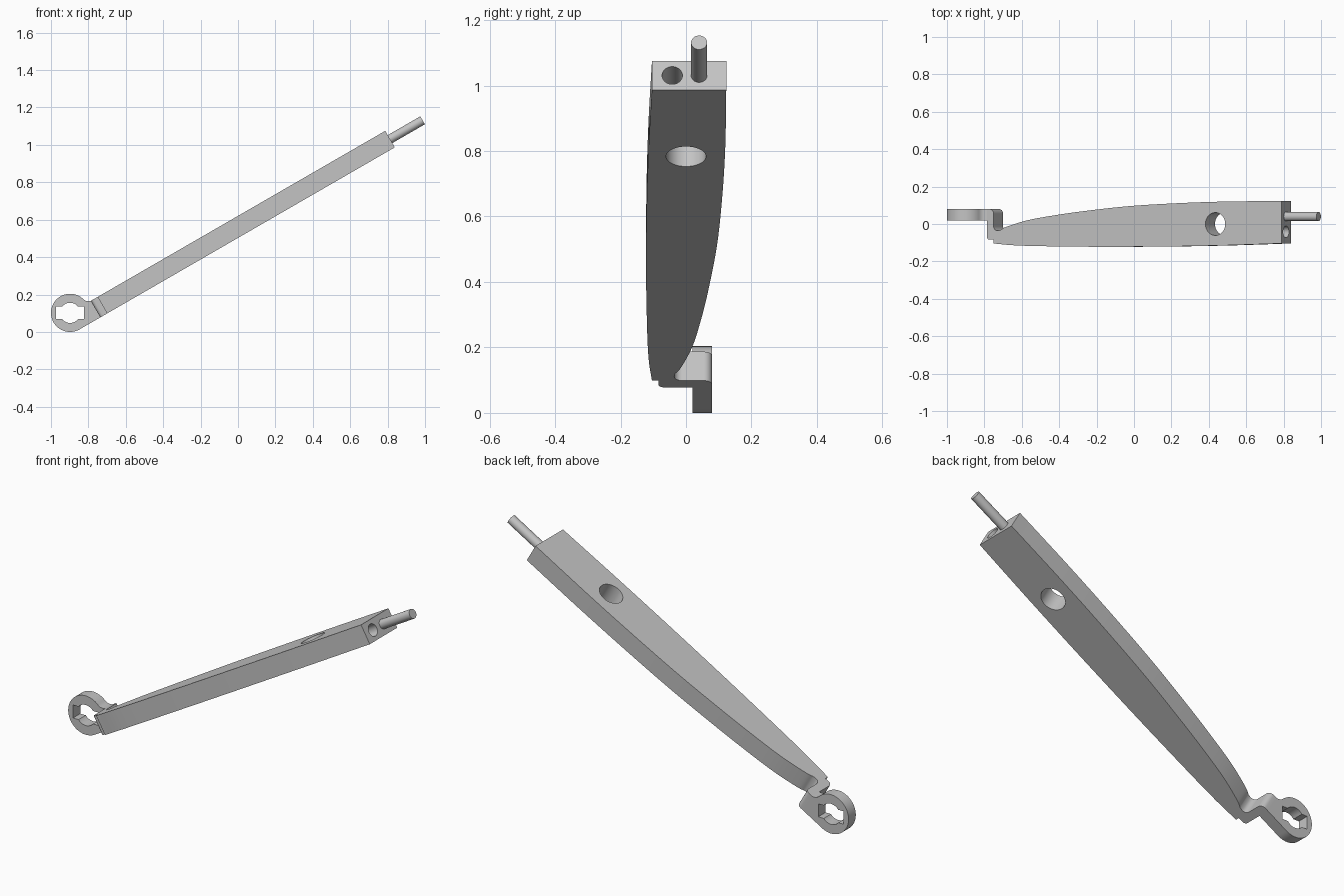
import bpy, bmesh
from math import radians, cos, sin, pi
from mathutils import Matrix, Vector

cube = bpy.data.objects.get("Cube")
if cube:
    bpy.data.objects.remove(cube, do_unlink=True)

# Local frame: x runs along the arm from the ring centre, z is arm thickness
TILT = Matrix.Rotation(radians(-30), 4, 'Y')
PLACE = Matrix.Translation((-0.898, 0, 0.102)) @ TILT
THICK = 0.102
MID = -THICK / 2

grey = bpy.data.materials.new("plain grey")
grey.use_nodes = True
grey.diffuse_color = (0.55, 0.55, 0.55, 1)
grey.node_tree.nodes["Principled BSDF"].inputs["Base Color"].default_value = grey.diffuse_color


def make(name, bm):
    bmesh.ops.recalc_face_normals(bm, faces=bm.faces)
    mesh = bpy.data.meshes.new(name)
    bm.to_mesh(mesh)
    bm.free()
    mesh.materials.append(grey)
    ob = bpy.data.objects.new(name, mesh)
    bpy.context.collection.objects.link(ob)
    return ob


def extrude(name, points, shift):
    bm = bmesh.new()
    face = bm.faces.new([bm.verts.new(p) for p in points])
    new = bmesh.ops.extrude_face_region(bm, geom=[face])["geom"]
    bmesh.ops.translate(bm, vec=shift, verts=[v for v in new if isinstance(v, bmesh.types.BMVert)])
    return make(name, bm)


def cylinder(name, centre, axis, radius, length, sides=48):
    bm = bmesh.new()
    turn = Vector(axis).to_track_quat('Z', 'Y').to_matrix().to_4x4()
    bmesh.ops.create_cone(bm, cap_ends=True, segments=sides, radius1=radius, radius2=radius,
                          depth=length, matrix=Matrix.Translation(centre) @ turn)
    return make(name, bm)


def select(ob):
    bpy.ops.object.select_all(action='DESELECT')
    ob.select_set(True)
    bpy.context.view_layer.objects.active = ob


def cut(ob, cutter):
    mod = ob.modifiers.new("cut", 'BOOLEAN')
    mod.operation = 'DIFFERENCE'
    mod.solver = 'EXACT'
    mod.object = cutter
    select(ob)
    bpy.ops.object.modifier_apply(modifier=mod.name)
    bpy.data.objects.remove(cutter, do_unlink=True)


def spline(pts, steps=6):
    # Smooth curve through the given points
    p = [Vector(q) for q in pts]
    p = [2 * p[0] - p[1]] + p + [2 * p[-1] - p[-2]]
    out = []
    for a, b, c, d in zip(p, p[1:], p[2:], p[3:]):
        for i in range(steps):
            t = i / steps
            out.append(0.5 * (2 * b + (c - a) * t + (2 * a - 5 * b + 4 * c - d) * t * t
                              + (3 * b - a - 3 * c + d) * t ** 3))
    return out + [p[-2]]


def corner(cx, cy, r, start, end, n=6):
    return [Vector((cx + r * cos(radians(start + (end - start) * i / n)),
                    cy + r * sin(radians(start + (end - start) * i / n)))) for i in range(n + 1)]


# Arm with its cranked neck, as one plan outline
outline = [Vector((0.128, 0.08))]
outline += corner(0.145, 0.055, 0.025, 90, 0)
outline += corner(0.194, -0.012, 0.024, 180, 270)
outline += spline([(0.21, -0.034), (0.25, -0.015), (0.38, 0.02), (0.55, 0.047), (0.73, 0.069),
                   (1.0, 0.095), (1.3, 0.111), (1.6, 0.12), (1.946, 0.123)])
outline += spline([(1.946, -0.104), (1.6, -0.114), (1.25, -0.12), (0.85, -0.122),
                   (0.5, -0.119), (0.3, -0.114), (0.17, -0.104)])
outline += [Vector((0.17, -0.084))]
outline += corner(0.146, -0.066, 0.018, 270, 180)
arm = extrude("arm", [(p.x, p.y, 0) for p in outline], (0, 0, -THICK))
cut(arm, cylinder("hanging_hole_cutter", (1.539, 0, MID), (0, 0, 1), 0.061, 0.3))
cut(arm, cylinder("socket_cutter", (1.946, -0.042, MID), (1, 0, 0), 0.031, 0.4))

# Ring plate, tangent to the arm's underside
ring = corner(0, 0, THICK, 15, 270, 60)
ring += [Vector(q) for q in ((0.128, -THICK), (0.128, 0), (0.115, 0.006), (0.105, 0.014))]
head = extrude("ring_head", [(p.x, 0.02, p.y) for p in ring], (0, 0.06, 0))

# Keyed opening: a round bore with a level slot across it
cut(head, cylinder("bore_cutter", (0, 0.05, 0), (0, 1, 0), 0.054, 0.2))
slot = [(-0.074, 0, -0.034), (0.074, 0, -0.034), (0.074, 0, 0.034), (-0.074, 0, 0.034)]
level = TILT.inverted()
cut(head, extrude("slot_cutter", [level @ Vector(p) for p in slot], (0, 0.1, 0)))

# Pin projecting from the far end
pin = cylinder("end_pin", (2.022, 0.04, MID), (1, 0, 0), 0.0245, 0.25, 32)

for ob in (arm, head, pin):
    ob.data.transform(PLACE)
    select(ob)
    bpy.ops.object.shade_smooth_by_angle(angle=radians(30))
